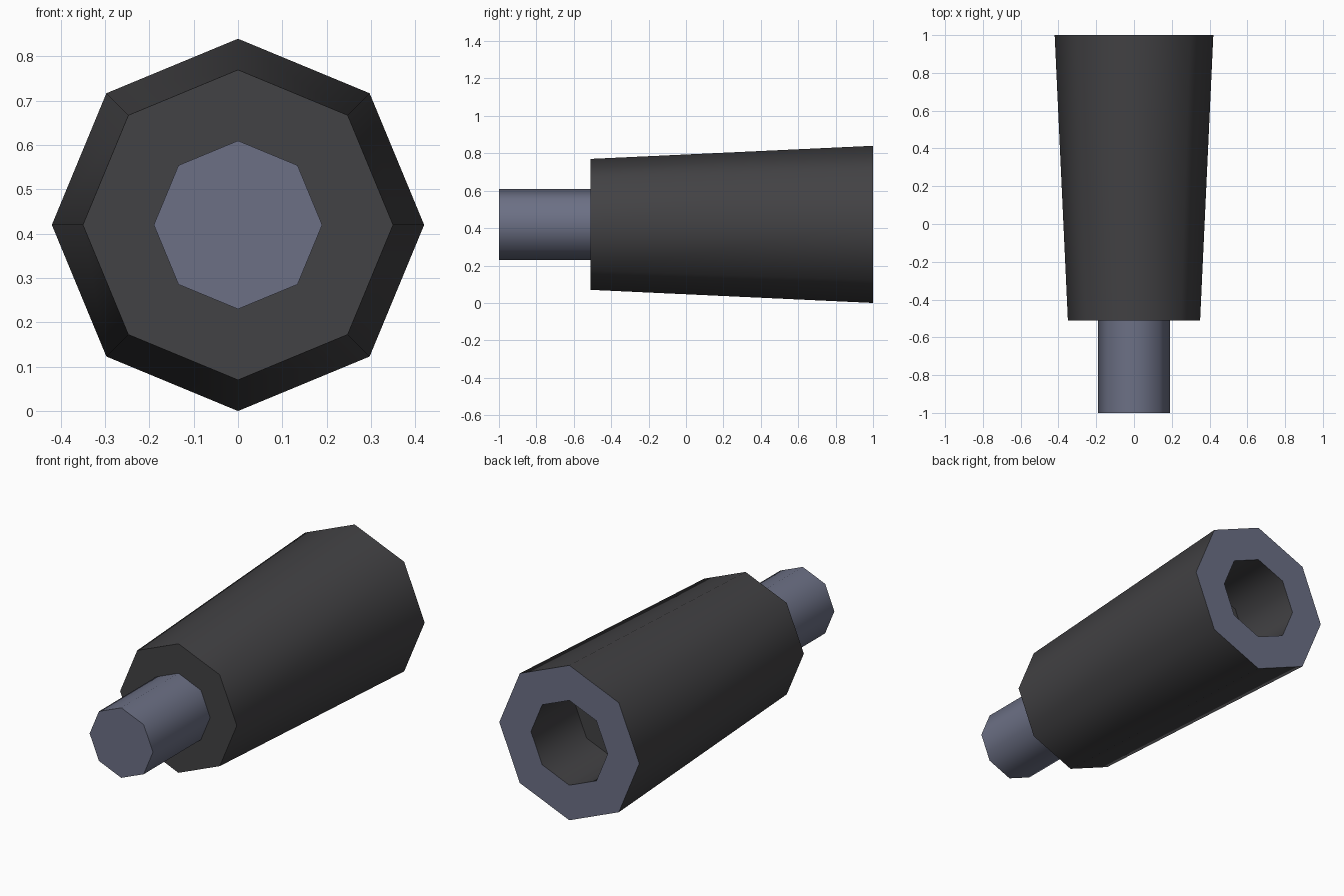
import bpy, bmesh, math

if "Cube" in bpy.data.objects:
    bpy.data.objects.remove(bpy.data.objects["Cube"], do_unlink=True)

SIDES = 8
AXIS_Z = 0.42


def material(name, rgb):
    m = bpy.data.materials.new(name)
    m.use_nodes = True
    m.diffuse_color = (*rgb, 1)
    m.node_tree.nodes["Principled BSDF"].inputs["Base Color"].default_value = (*rgb, 1)
    return m


charcoal = material("charcoal", (0.055, 0.054, 0.058))
slate = material("slate blue", (0.15, 0.163, 0.235))


def lathe(name, profile, band_mats, mats):
    """Eight-sided lathe along y; profile is (radius, y), capped at both ends."""
    bm = bmesh.new()
    rings = []
    for r, y in profile:
        angles = [math.tau * i / SIDES for i in range(SIDES)]
        rings.append([bm.verts.new((r * math.cos(a), y, AXIS_Z + r * math.sin(a)))
                      for a in angles])
    for a, b, mat in zip(rings, rings[1:], band_mats):
        for i in range(SIDES):
            j = (i + 1) % SIDES
            bm.faces.new((a[i], a[j], b[j], b[i])).material_index = mat
    bm.faces.new(rings[0])
    bm.faces.new(rings[-1])
    bmesh.ops.recalc_face_normals(bm, faces=bm.faces)
    mesh = bpy.data.meshes.new(name)
    bm.to_mesh(mesh)
    bm.free()
    for m in mats:
        mesh.materials.append(m)
    obj = bpy.data.objects.new(name, mesh)
    bpy.context.collection.objects.link(obj)
    bpy.ops.object.select_all(action="DESELECT")
    obj.select_set(True)
    bpy.context.view_layer.objects.active = obj
    bpy.ops.object.shade_smooth_by_angle(angle=math.radians(50))
    return obj


# Tapered grip with a slate end ring and a blind socket in the back
lathe("grip", [(0.35, -0.51), (0.42, 1.0), (0.23, 1.0), (0.23, 0.62)],
      [0, 1, 0], [charcoal, slate])

# Peg projecting from the front
lathe("peg", [(0.19, -1.0), (0.19, -0.5)], [0], [slate])
